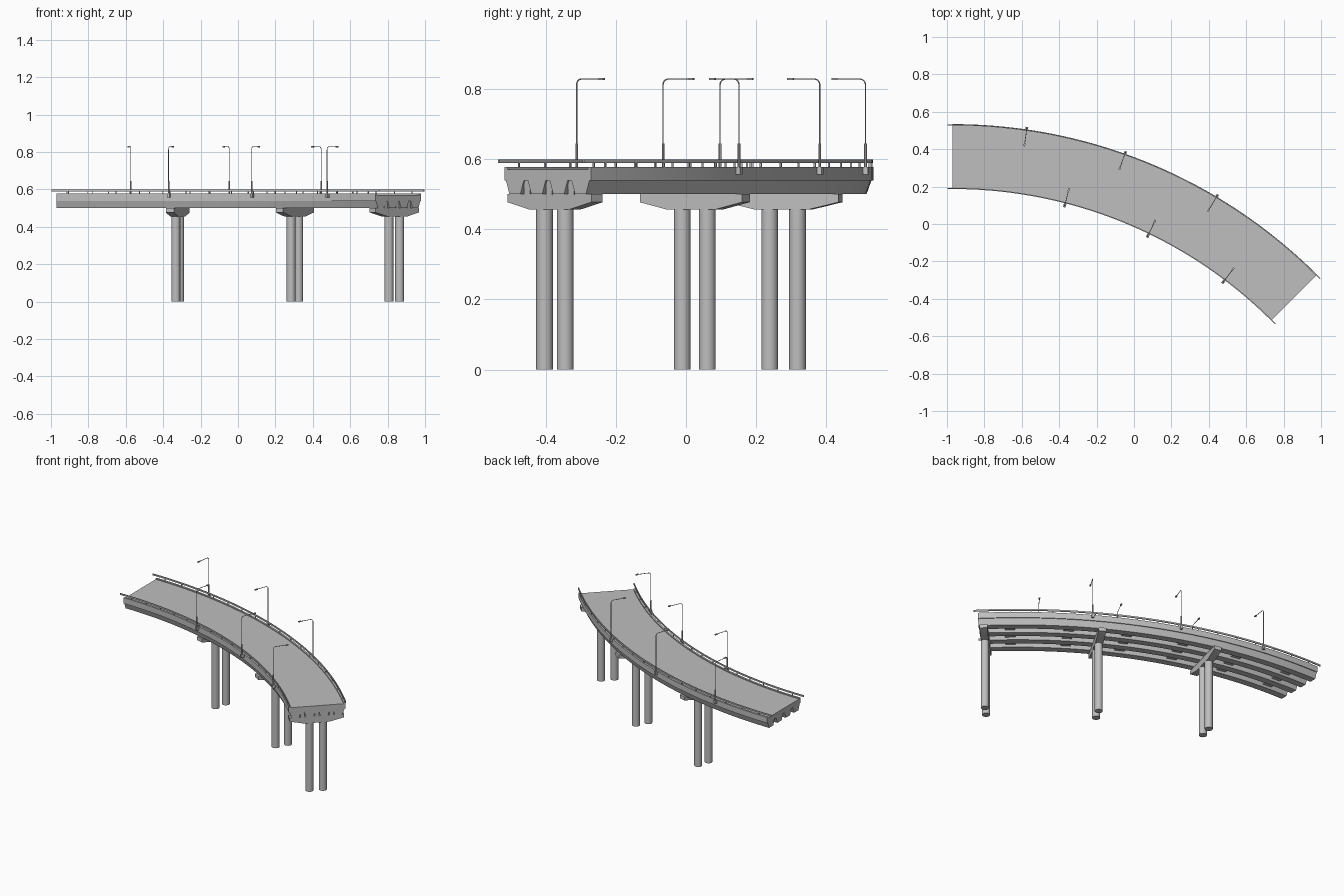
import bpy, bmesh
from math import sin, cos, pi, radians
from mathutils import Matrix, Vector

if "Cube" in bpy.data.objects:
    bpy.data.objects.remove(bpy.data.objects["Cube"])

CX, CY = -0.97, -2.227           # centre of the road's curve
R_IN, R_OUT = 2.414, 2.761
R_MID = (R_IN + R_OUT) / 2
SWEEP = 44.9
ROAD_Z, SLAB_Z, GIRDER_Z = 0.571, 0.539, 0.50

# One grey for the whole structure
GREY = bpy.data.materials.new("concrete grey")
GREY.use_nodes = True
GREY.diffuse_color = (0.52, 0.52, 0.52, 1)
GREY.node_tree.nodes["Principled BSDF"].inputs["Base Color"].default_value = GREY.diffuse_color


def frame(r, deg):
    """Local frame on the curve: x along the road, y outward, z up."""
    a = radians(deg)
    return (Matrix.Translation((CX + r * sin(a), CY + r * cos(a), 0))
            @ Matrix.Rotation(-a, 4, 'Z'))


def finish(bm, name):
    bmesh.ops.recalc_face_normals(bm, faces=bm.faces)
    mesh = bpy.data.meshes.new(name)
    bm.to_mesh(mesh)
    bm.free()
    obj = bpy.data.objects.new(name, mesh)
    bpy.context.collection.objects.link(obj)
    mesh.materials.append(GREY)
    bpy.ops.object.select_all(action='DESELECT')
    obj.select_set(True)
    bpy.context.view_layer.objects.active = obj
    bpy.ops.object.shade_smooth_by_angle(angle=radians(30))


def loft(bm, rings):
    """Skin a list of closed rings of points and cap both ends."""
    rings = [[bm.verts.new(p) for p in ring] for ring in rings]
    n = len(rings[0])
    for a, b in zip(rings, rings[1:]):
        for i in range(n):
            j = (i + 1) % n
            bm.faces.new((a[i], a[j], b[j], b[i]))
    bm.faces.new(rings[0])
    bm.faces.new(rings[-1])


def sweep(name, profile, overhang=0.0, steps=48):
    """Carry a (radius, height) profile along the curve."""
    stations = [(SWEEP * i / steps, 0) for i in range(steps + 1)]
    if overhang:
        stations = [(0, -overhang)] + stations + [(SWEEP, overhang)]
    bm = bmesh.new()
    loft(bm, [[frame(r, deg) @ Vector((t, 0, z)) for r, z in profile]
              for deg, t in stations])
    finish(bm, name)


def add_box(bm, r, deg, length, width, z0, z1):
    m = frame(r, deg) @ Matrix.Translation((0, 0, (z0 + z1) / 2))
    bmesh.ops.create_cube(bm, size=1, matrix=m @ Matrix.Diagonal((length, width, z1 - z0, 1)))


def add_cylinder(bm, matrix, radius, z0, z1, sides):
    bmesh.ops.create_cone(bm, cap_ends=True, segments=sides, radius1=radius, radius2=radius,
                          depth=z1 - z0,
                          matrix=matrix @ Matrix.Translation((0, 0, (z0 + z1) / 2)))


# Deck slab with a raised kerb along each edge
KERB, KERB_Z = 0.012, 0.577
sweep("deck_slab", [(R_IN, SLAB_Z), (R_OUT, SLAB_Z), (R_OUT, KERB_Z), (R_OUT - KERB, KERB_Z),
                    (R_OUT - KERB, ROAD_Z), (R_IN + KERB, ROAD_Z),
                    (R_IN + KERB, KERB_Z), (R_IN, KERB_Z)])

# Four tapered girders under the slab
PITCH = 0.088
for k in range(4):
    r = R_MID + (k - 1.5) * PITCH
    sweep(f"girder_{k + 1}", [(r - 0.022, GIRDER_Z), (r + 0.022, GIRDER_Z),
                              (r + 0.036, SLAB_Z), (r - 0.036, SLAB_Z)])

# Shallow cross beams between the girders, and full-depth blocks at the last pier
bm = bmesh.new()
for k in (-1, 0, 1):
    for i in range(6):
        add_box(bm, R_MID + k * PITCH, 3.5 + 7.5 * i, 0.06, 0.034, 0.514, SLAB_Z)
    add_box(bm, R_MID + k * PITCH, 44.45, 0.03, 0.024, GIRDER_Z - 0.002, SLAB_Z)
finish(bm, "cross_beams")

# Piers: a hammerhead cap on two round columns
CAP = [(-0.167, GIRDER_Z), (-0.167, 0.477), (-0.078, 0.456),
       (0.078, 0.456), (0.167, 0.477), (0.167, GIRDER_Z)]
for n, deg in enumerate((14.5, 29.5, 44.25), 1):
    m = frame(R_MID, deg)
    bm = bmesh.new()
    loft(bm, [[m @ Vector((t, y, z)) for y, z in CAP] for t in (-0.023, 0.023)])
    finish(bm, f"pier_cap_{n}")
    bm = bmesh.new()
    for side in (-1, 1):
        add_cylinder(bm, m @ Matrix.Translation((0, side * 0.041, 0)), 0.024, 0, 0.457, 16)
    finish(bm, f"pier_columns_{n}")

# Railings: one thin handrail on short posts along each edge
POSTS = 17
for name, r in (("inner", R_IN + 0.003), ("outer", R_OUT - 0.004)):
    sweep(f"{name}_handrail", [(r - 0.003, 0.589), (r + 0.003, 0.589),
                               (r + 0.003, 0.599), (r - 0.003, 0.599)], overhang=0.027)
    bm = bmesh.new()
    for i in range(POSTS):
        add_box(bm, r, SWEEP * (i + 0.5) / POSTS, 0.004, 0.005, KERB_Z - 0.004, 0.59)
    finish(bm, f"{name}_rail_posts")


# Street lamps: bracket, sleeve, bent pole and flat head
def street_lamp(name, r, deg, inward):
    m = frame(r, deg)
    top, bend = 0.828, 0.016
    bm = bmesh.new()
    add_box(bm, r + inward * 0.003, deg, 0.014, 0.022, 0.556, 0.578)
    add_cylinder(bm, m, 0.004, 0.575, 0.645, 8)
    head = m @ Matrix.Translation((0, inward * 0.088, top))
    bmesh.ops.create_cube(bm, size=1, matrix=head @ Matrix.Diagonal((0.009, 0.018, 0.006, 1)))
    finish(bm, f"{name}_base_and_head")

    path = [(0, 0.64)]
    for i in range(6):
        a = pi / 2 * i / 5
        path.append((bend * (1 - cos(a)), top - bend + bend * sin(a)))
    path.append((0.082, top))
    ring = [(0.0019 * cos(pi * s / 3), 0.0019 * sin(pi * s / 3)) for s in range(6)]
    rings = []
    for i, (d, z) in enumerate(path):
        before, after = path[max(i - 1, 0)], path[min(i + 1, len(path) - 1)]
        along = Vector((0, after[0] - before[0], after[1] - before[1])).normalized()
        normal = along.cross(Vector((1, 0, 0)))
        pts = [Vector((u, d, z)) + normal * v for u, v in ring]
        rings.append([m @ Vector((p.x, p.y * inward, p.z)) for p in pts])
    bm = bmesh.new()
    loft(bm, rings)
    finish(bm, f"{name}_pole")


for i in range(3):
    street_lamp(f"outer_lamp_{i + 1}", R_OUT + 0.006, 8.25 + 11.25 * i, -1)
    street_lamp(f"inner_lamp_{i + 1}", R_IN - 0.014, 14.45 + 11.3 * i, 1)
